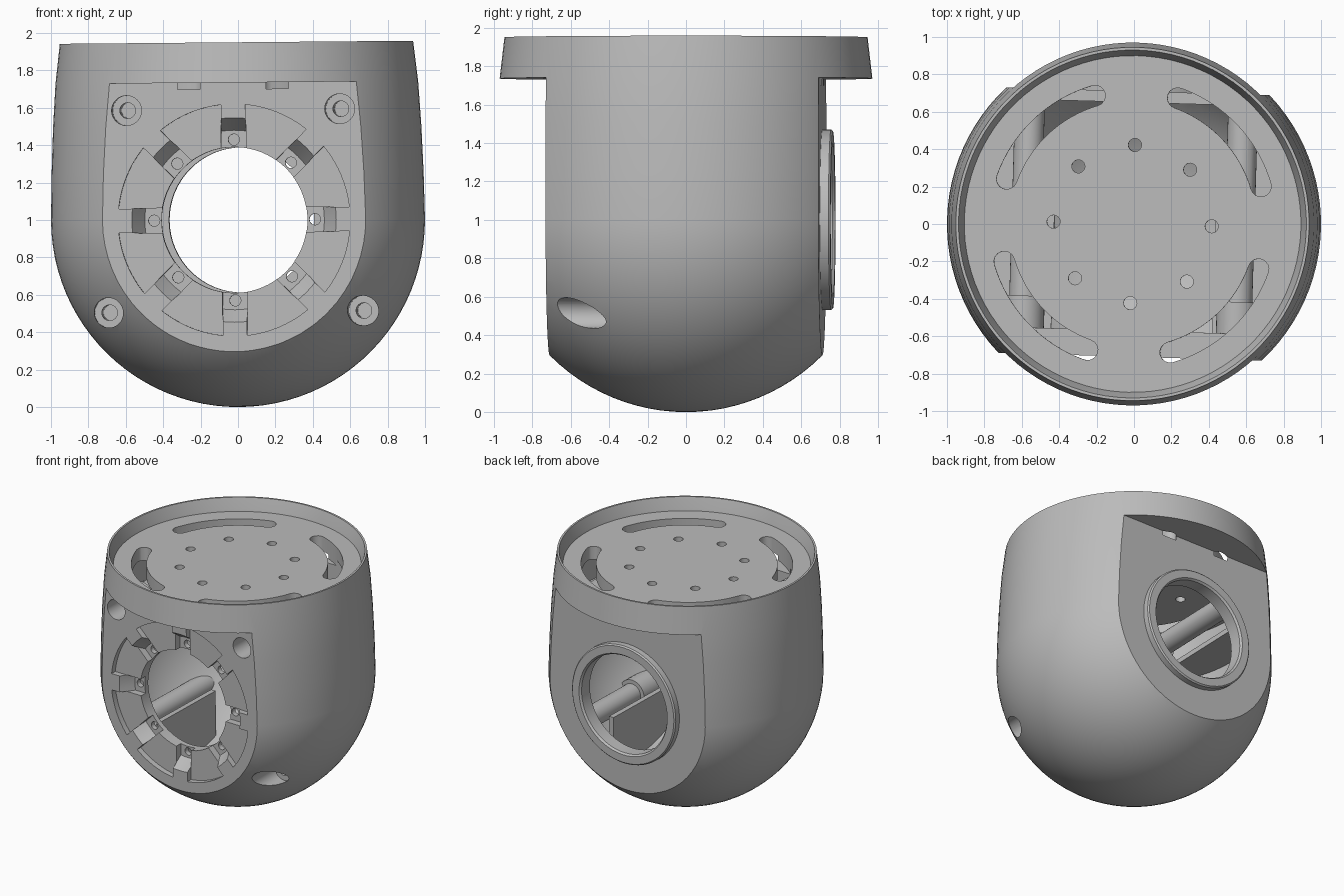
import bpy, bmesh
from math import radians, sin, cos, pi
from mathutils import Matrix, Vector

cube = bpy.data.objects.get("Cube")
if cube:
    bpy.data.objects.remove(cube, do_unlink=True)

grey = bpy.data.materials.new("satin grey")
grey.use_nodes = True
grey.diffuse_color = (0.5, 0.5, 0.5, 1)
grey.node_tree.nodes["Principled BSDF"].inputs["Base Color"].default_value = (0.5, 0.5, 0.5, 1)


def finish(bm, name):
    bmesh.ops.recalc_face_normals(bm, faces=bm.faces)
    mesh = bpy.data.meshes.new(name)
    bm.to_mesh(mesh)
    bm.free()
    mesh.materials.append(grey)
    obj = bpy.data.objects.new(name, mesh)
    bpy.context.collection.objects.link(obj)
    return obj


def box(name, lo, hi, spin=None):
    bm = bmesh.new()
    lo, hi = Vector(lo), Vector(hi)
    m = Matrix.Translation((lo + hi) / 2) @ Matrix.Diagonal((*(hi - lo), 1))
    bmesh.ops.create_cube(bm, size=1, matrix=(spin or Matrix()) @ m)
    return finish(bm, name)


def rod(name, x, z, r, y0, y1, r1=None, segs=32):
    """Cylinder along y; r at y0 and r1 at y1."""
    bm = bmesh.new()
    m = Matrix.Translation((x, (y0 + y1) / 2, z)) @ Matrix.Rotation(-pi / 2, 4, 'X')
    bmesh.ops.create_cone(bm, cap_ends=True, segments=segs, radius1=r,
                          radius2=r if r1 is None else r1, depth=y1 - y0, matrix=m)
    return finish(bm, name)


def lathe(name, profile, axis=(0, 0, 1), cent=(0, 0, 0), closed=False, segs=96):
    bm = bmesh.new()
    vs = [bm.verts.new(p) for p in profile]
    es = [bm.edges.new(p) for p in zip(vs, vs[1:])]
    if closed:
        es.append(bm.edges.new((vs[-1], vs[0])))
    bmesh.ops.spin(bm, geom=vs + es, cent=cent, axis=axis, angle=2 * pi, steps=segs)
    bmesh.ops.remove_doubles(bm, verts=bm.verts, dist=1e-4)
    return finish(bm, name)


def boolean(target, cutter, op='DIFFERENCE'):
    """Apply a boolean and drop the cutter."""
    mod = target.modifiers.new("cut", 'BOOLEAN')
    mod.operation, mod.object, mod.solver = op, cutter, 'EXACT'
    bpy.context.view_layer.update()
    deps = bpy.context.evaluated_depsgraph_get()
    mesh = bpy.data.meshes.new_from_object(target.evaluated_get(deps))
    target.modifiers.clear()
    target.data = mesh
    bpy.data.objects.remove(cutter, do_unlink=True)


def dome(radius, steps=24):
    """Quarter circle from the bottom pole up to the equator at z = 1."""
    return [(radius * sin(a), 0, 1 - radius * cos(a))
            for a in (i * pi / 2 / steps for i in range(steps + 1))]


def star(width):
    """Four crossed bars, giving eight spokes round the bore."""
    result = None
    for k in range(4):
        turn = Matrix.Translation((0, 0, 1)) @ Matrix.Rotation(k * pi / 4, 4, 'Y')
        bar = box("bar", (-0.8, -0.9, -width / 2), (0.8, -0.4, width / 2), turn)
        if result:
            boolean(result, bar, 'UNION')
        else:
            result = bar
    return result


FLAT, TOP, SHELF, DECK = 0.71, 1.95, 1.735, 1.85

# Outer body: dome, slight taper, open rim and recessed deck
housing = lathe("housing", dome(1.0) + [(0.995, 0, 1.25), (0.985, 0, 1.5), (0.97, 0, SHELF),
                (0.945, 0, TOP), (0.93, 0, TOP), (0.905, 0, DECK + 0.02),
                (0.9, 0, DECK), (0, 0, DECK)])

# Flat front and back under the overhanging rim
for s in (-1, 1):
    ys = sorted((s * FLAT, s * 1.5))
    boolean(housing, box("flat", (-1.5, ys[0], -0.5), (1.5, ys[1], SHELF)))

# Hollow inside, leaving screw posts and ribs standing
cavity = lathe("cavity", dome(0.92) + [(0.9, 0, 1.5), (0.88, 0, 1.745), (0, 0, 1.745)])
boolean(cavity, box("limits", (-2, -0.57, -1), (2, 0.65, 3)), 'INTERSECT')
screws = [(s * x, z, floor) for s in (-1, 1) for x, z, floor in ((0.57, 1.59, -0.5), (0.68, 0.51, -0.36))]
for x, z, floor in screws:
    boolean(cavity, rod("post", x, z, 0.08, -1, 1))
    boolean(cavity, rod("sleeve", x, z, 0.11, -1, floor + 0.1))
for s in (-1, 1):
    xs = sorted((s * 0.43, s * 0.47))
    boolean(cavity, box("low_rib", (xs[0], -0.8, 0), (xs[1], 0.3, 0.6)))
    xs = sorted((s * 0.62, s * 1.1))
    boolean(cavity, box("high_rib", (xs[0], -0.8, 1.4), (xs[1], 0.8, 1.44)))
boolean(housing, cavity)

# Main bore and screw counterbores
boolean(housing, rod("bore", 0, 1, 0.39, -1.2, 1.2, segs=64))
for x, z, floor in screws:
    boolean(housing, rod("counterbore", x, z, 0.08, -1.2, floor))
    boolean(housing, rod("screw_hole", x, z, 0.042, -1.2, floor + 0.3, segs=24))

# Front mount: eight shallow pockets between spokes, spokes stepping down to the bore
pocket = rod("pocket", 0, 1, 0.62, -0.9, -FLAT + 0.045, segs=96)
boolean(pocket, star(0.13))
boolean(housing, pocket)
step = rod("step", 0, 1, 0.58, -FLAT - 0.05, -FLAT + 0.1, 0.48, segs=96)
boolean(step, star(0.133), 'INTERSECT')
boolean(housing, step)
for k in range(8):
    a = k * pi / 4
    boolean(housing, rod("pin", 0.43 * cos(a), 1 + 0.43 * sin(a), 0.03, -0.9, -0.45, segs=16))

# Deck openings: four curved slots and eight round holes
SLOT_R, HALF = 0.715, 0.055


def slot_outline(turn):
    a0, a1 = radians(18), radians(72)
    arc = [a0 + (a1 - a0) * i / 16 for i in range(17)]
    pts = [((SLOT_R + HALF) * cos(a), (SLOT_R + HALF) * sin(a)) for a in arc]
    for end, start in ((a1, 0), (a0, pi)):
        for i in range(1, 8):
            t = end + start + i * pi / 8
            pts.append((SLOT_R * cos(end) + HALF * cos(t), SLOT_R * sin(end) + HALF * sin(t)))
        if end == a1:
            pts += [((SLOT_R - HALF) * cos(a), (SLOT_R - HALF) * sin(a)) for a in reversed(arc)]
    return [Matrix.Rotation(turn, 3, 'Z') @ Vector((x, y, 1.7)) for x, y in pts]


def prism(name, outline, height):
    bm = bmesh.new()
    face = bm.faces.new([bm.verts.new(p) for p in outline])
    new = bmesh.ops.extrude_face_region(bm, geom=[face])["geom"]
    bmesh.ops.translate(bm, vec=(0, 0, height),
                        verts=[v for v in new if isinstance(v, bmesh.types.BMVert)])
    return finish(bm, name)


for k in range(4):
    boolean(housing, prism("slot", slot_outline(k * pi / 2), 0.3))
for k in range(8):
    a = k * pi / 4
    ring = [(0.423 * cos(a) + 0.035 * cos(t), 0.423 * sin(a) + 0.035 * sin(t), 1.7)
            for t in (i * pi / 10 for i in range(20))]
    boolean(housing, prism("deck_hole", ring, 0.3))

# Raised collar round the rear bore
collar = lathe("back_collar", [(0.47, FLAT - 0.02, 1), (0.47, 0.755, 1), (0.46, 0.765, 1),
               (0.4, 0.765, 1), (0.388, 0.75, 1), (0.388, FLAT - 0.06, 1), (0.4, FLAT - 0.06, 1)],
               axis=(0, 1, 0), cent=(0, 0, 1), closed=True, segs=64)

# Slight lean and twist of the whole body, then shading
lean = (Matrix.Translation((0, 0, 1)) @ Matrix.Rotation(radians(-0.5), 4, 'Y')
        @ Matrix.Rotation(radians(-1.7), 4, 'Z') @ Matrix.Translation((0, 0, -1)))
for obj in (housing, collar):
    obj.data.transform(lean)
    bpy.ops.object.select_all(action='DESELECT')
    obj.select_set(True)
    bpy.context.view_layer.objects.active = obj
    bpy.ops.object.shade_smooth_by_angle(angle=radians(25))
